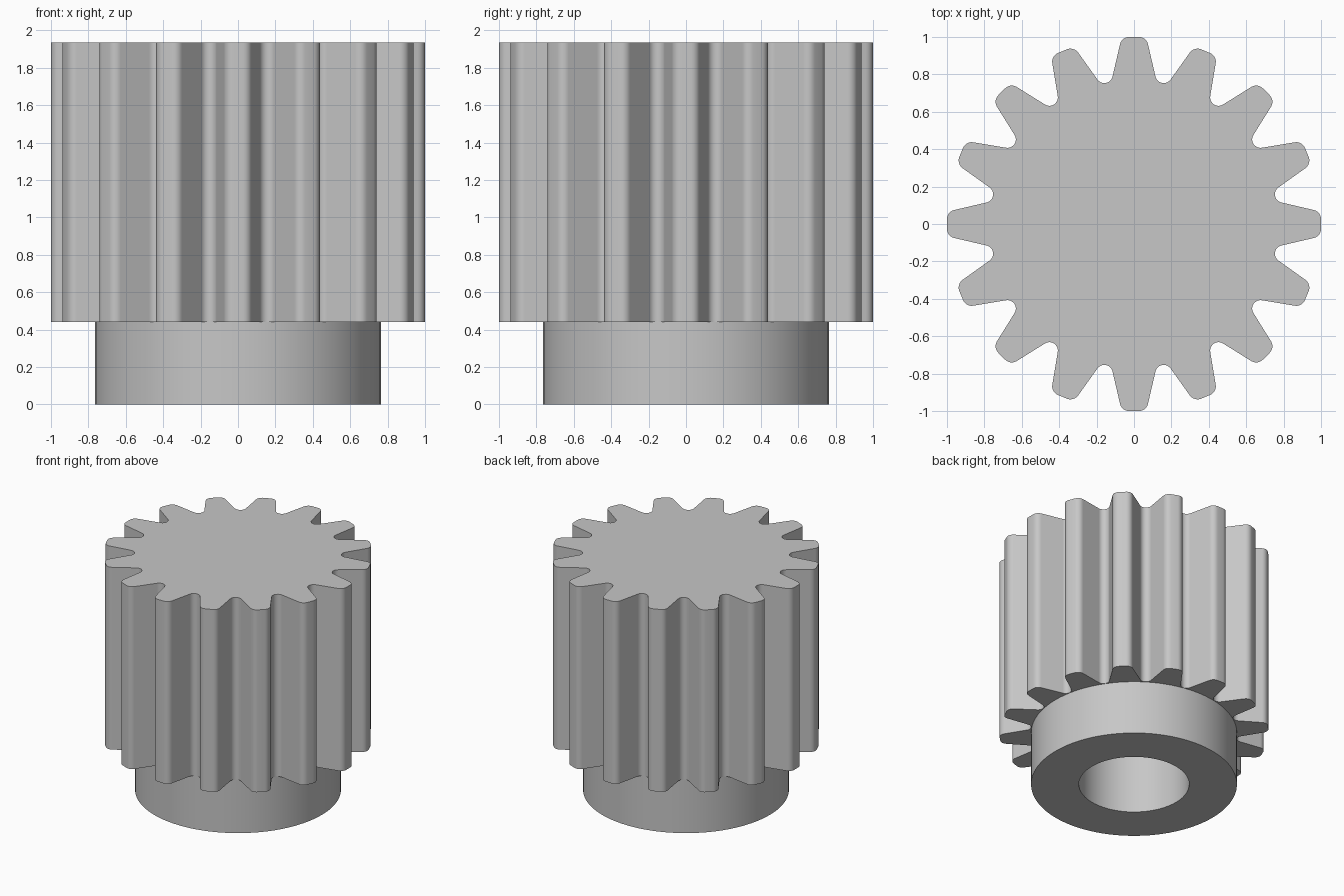
import bpy
import bmesh
from math import sin, cos, radians, pi
from mathutils import Vector, Matrix

if "Cube" in bpy.data.objects:
    bpy.data.objects.remove(bpy.data.objects["Cube"])

TEETH = 16
STEP = 2 * pi / TEETH
COLLAR_TOP, TOP = 0.44, 1.935
COLLAR_RADIUS, BORE_RADIUS, BORE_DEPTH = 0.765, 0.41, 1.5

steel = bpy.data.materials.new("grey_steel")
steel.use_nodes = True
steel.diffuse_color = (0.57, 0.57, 0.57, 1)
steel.node_tree.nodes["Principled BSDF"].inputs["Base Color"].default_value = steel.diffuse_color


def arc(centre, radius, start, end, count):
    """Points along an arc, angles in degrees."""
    angles = [radians(start + (end - start) * i / count) for i in range(count + 1)]
    return [Vector((centre[0] + radius * cos(a), centre[1] + radius * sin(a))) for a in angles]


def prism(name, outline, z0, z1):
    """Extrude a flat outline from z0 to z1."""
    bm = bmesh.new()
    base = bm.faces.new([bm.verts.new((p.x, p.y, z0)) for p in outline])
    new = bmesh.ops.extrude_face_region(bm, geom=[base], use_keep_orig=True)["geom"]
    verts = [g for g in new if isinstance(g, bmesh.types.BMVert)]
    bmesh.ops.translate(bm, verts=verts, vec=(0, 0, z1 - z0))
    bmesh.ops.recalc_face_normals(bm, faces=bm.faces)
    mesh = bpy.data.meshes.new(name)
    bm.to_mesh(mesh)
    bm.free()
    mesh.materials.append(steel)
    obj = bpy.data.objects.new(name, mesh)
    bpy.context.collection.objects.link(obj)
    return obj


def circle(radius, count=96):
    return arc((0, 0), radius, 0, 360, count)[:-1]


# Half a tooth pointing along +y: rounded tip corner, then straight flank
FLANK = 13
half_tip = arc((0.026, 0.95), 0.05, 90, FLANK, 6)

# Rounded root between two teeth, symmetric about the valley line
valley = STEP / 2
root_distance, root_radius = 0.814, 0.045
middle = 270 - 180 / TEETH
sweep = middle - (180 + FLANK)
root = arc((root_distance * sin(valley), root_distance * cos(valley)),
           root_radius, middle - sweep, middle + sweep, 10)

# One pitch of the outline, repeated around the axis
pitch = [Vector((-p.x, p.y)) for p in reversed(half_tip)] + half_tip + root
outline = []
for i in range(TEETH):
    turn = Matrix.Rotation(-i * STEP, 2)
    outline += [turn @ p for p in pitch]

gear = prism("toothed_gear", outline, COLLAR_TOP, TOP)
collar = prism("collar", circle(COLLAR_RADIUS), 0, COLLAR_TOP)

# Blind shaft bore, open at the bottom
cutter = prism("bore_cutter", circle(BORE_RADIUS, 64), -0.2, BORE_DEPTH)
cutter.hide_render = True

for obj in (gear, collar):
    bpy.ops.object.select_all(action="DESELECT")
    obj.select_set(True)
    bpy.context.view_layer.objects.active = obj
    bore = obj.modifiers.new("shaft_bore", "BOOLEAN")
    bore.operation = "DIFFERENCE"
    bore.solver = "EXACT"
    bore.object = cutter
    bpy.ops.object.modifier_apply(modifier=bore.name)
    bpy.ops.object.shade_smooth_by_angle(angle=radians(30))

bpy.data.objects.remove(cutter)
